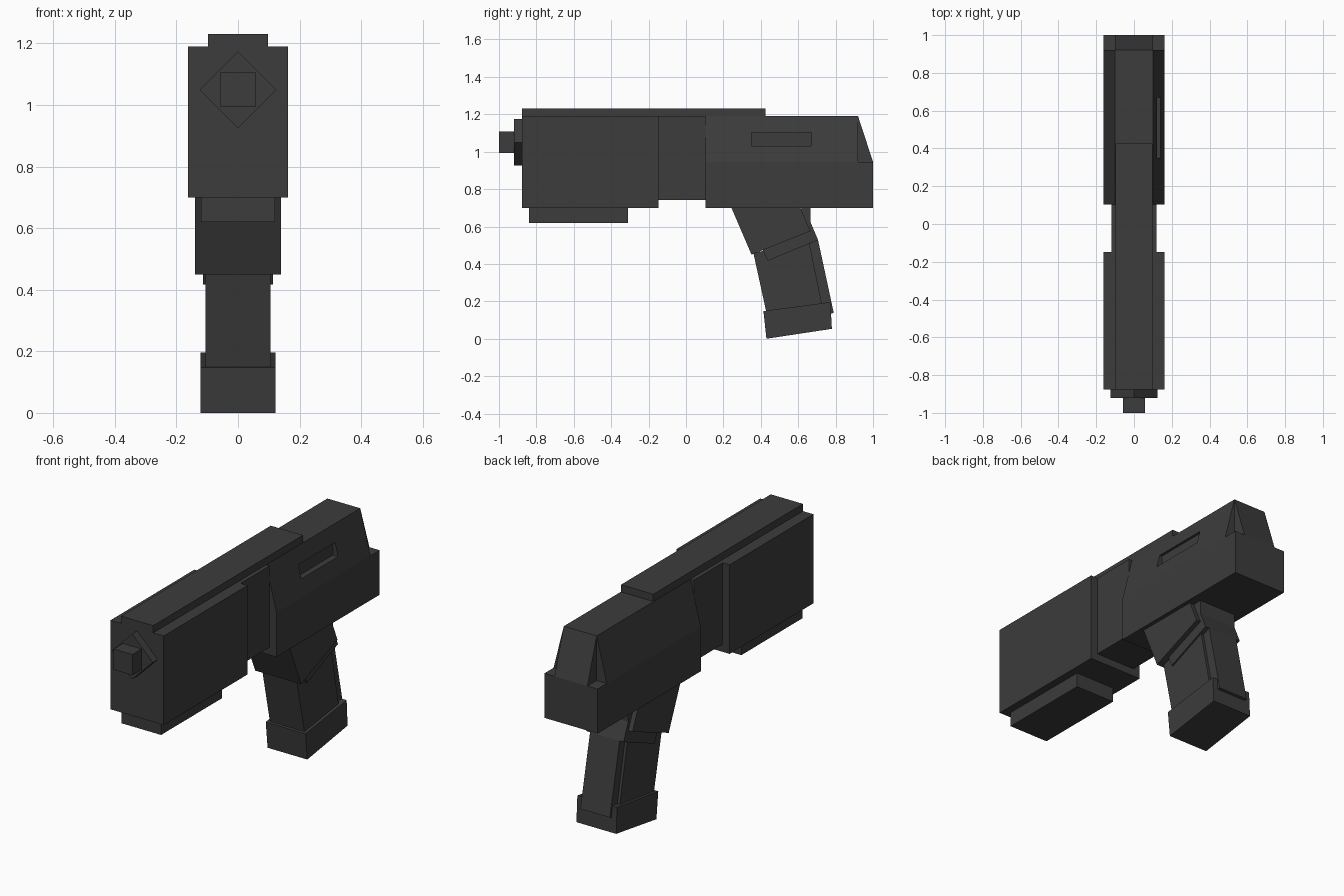
import bpy, bmesh
from mathutils import Vector

if "Cube" in bpy.data.objects:
    bpy.data.objects.remove(bpy.data.objects["Cube"])

metal = bpy.data.materials.new("dark_grey")
metal.diffuse_color = (0.045, 0.045, 0.045, 1)
metal.use_nodes = True
metal.node_tree.nodes["Principled BSDF"].inputs["Base Color"].default_value = metal.diffuse_color


def prism(name, profile, axis, lo, hi):
    """Extrude a flat profile: (y, z) points along x, or (x, z) points along y."""
    bm = bmesh.new()
    if axis == "x":
        verts = [bm.verts.new((lo, a, b)) for a, b in profile]
        step = Vector((hi - lo, 0, 0))
    else:
        verts = [bm.verts.new((a, lo, b)) for a, b in profile]
        step = Vector((0, hi - lo, 0))
    face = bm.faces.new(verts)
    out = bmesh.ops.extrude_face_region(bm, geom=[face])
    moved = [g for g in out["geom"] if isinstance(g, bmesh.types.BMVert)]
    bmesh.ops.translate(bm, verts=moved, vec=step)
    bmesh.ops.recalc_face_normals(bm, faces=bm.faces)
    mesh = bpy.data.meshes.new(name)
    bm.to_mesh(mesh)
    bm.free()
    mesh.materials.append(metal)
    obj = bpy.data.objects.new(name, mesh)
    bpy.context.collection.objects.link(obj)
    return obj


def box(name, half_width, y0, y1, z0, z1):
    return prism(name, [(y0, z0), (y1, z0), (y1, z1), (y0, z1)], "x", -half_width, half_width)


def plate(name, half_width, profile):
    return prism(name, profile, "x", -half_width, half_width)


# Body blocks
box("front_shroud", 0.162, -0.877, -0.148, 0.70, 1.19)
box("middle_body", 0.12, -0.148, 0.103, 0.742, 1.19)
box("top_rail", 0.098, -0.877, 0.425, 1.19, 1.23)
box("under_rail", 0.12, -0.84, -0.31, 0.62, 0.70)
box("rear_lower_body", 0.162, 0.103, 1.0, 0.70, 0.945)

# Tapered upper receiver with a sloping back
upper = prism("rear_upper_body",
              [(-0.162, 0.945), (0.162, 0.945), (0.10, 1.19), (-0.10, 1.19)],
              "y", 0.103, 0.92)
plate("rear_slope", 0.10, [(0.92, 0.945), (1.0, 0.945), (0.92, 1.19)])

# Side port recess, right side only
cutter = prism("port_cutter", [(0.35, 1.03), (0.67, 1.03), (0.67, 1.103), (0.35, 1.103)],
               "x", 0.108, 0.25)
cutter.hide_render = True
cutter.hide_set(True)
cut = upper.modifiers.new("port", "BOOLEAN")
cut.operation = "DIFFERENCE"
cut.solver = "EXACT"
cut.object = cutter

# Muzzle
prism("muzzle_collar", [(0, 0.925), (0.125, 1.05), (0, 1.175), (-0.125, 1.05)],
      "y", -0.92, -0.877)
box("muzzle_tip", 0.057, -1.0, -0.92, 0.993, 1.107)

# Grip
plate("grip_shoulder", 0.14, [(0.243, 0.70), (0.35, 0.45), (0.665, 0.575), (0.612, 0.70)])
plate("grip_collar", 0.114, [(0.62, 0.70), (0.665, 0.70), (0.665, 0.625),
                             (0.706, 0.528), (0.437, 0.417), (0.41, 0.475)])
plate("grip_handle", 0.105, [(0.36, 0.46), (0.432, 0.13), (0.738, 0.13), (0.66, 0.51)])
plate("back_strap", 0.09, [(0.65, 0.505), (0.706, 0.528), (0.79, 0.138), (0.73, 0.125)])
plate("grip_base", 0.121, [(0.414, 0.148), (0.43, 0.0), (0.78, 0.053), (0.772, 0.196)])
